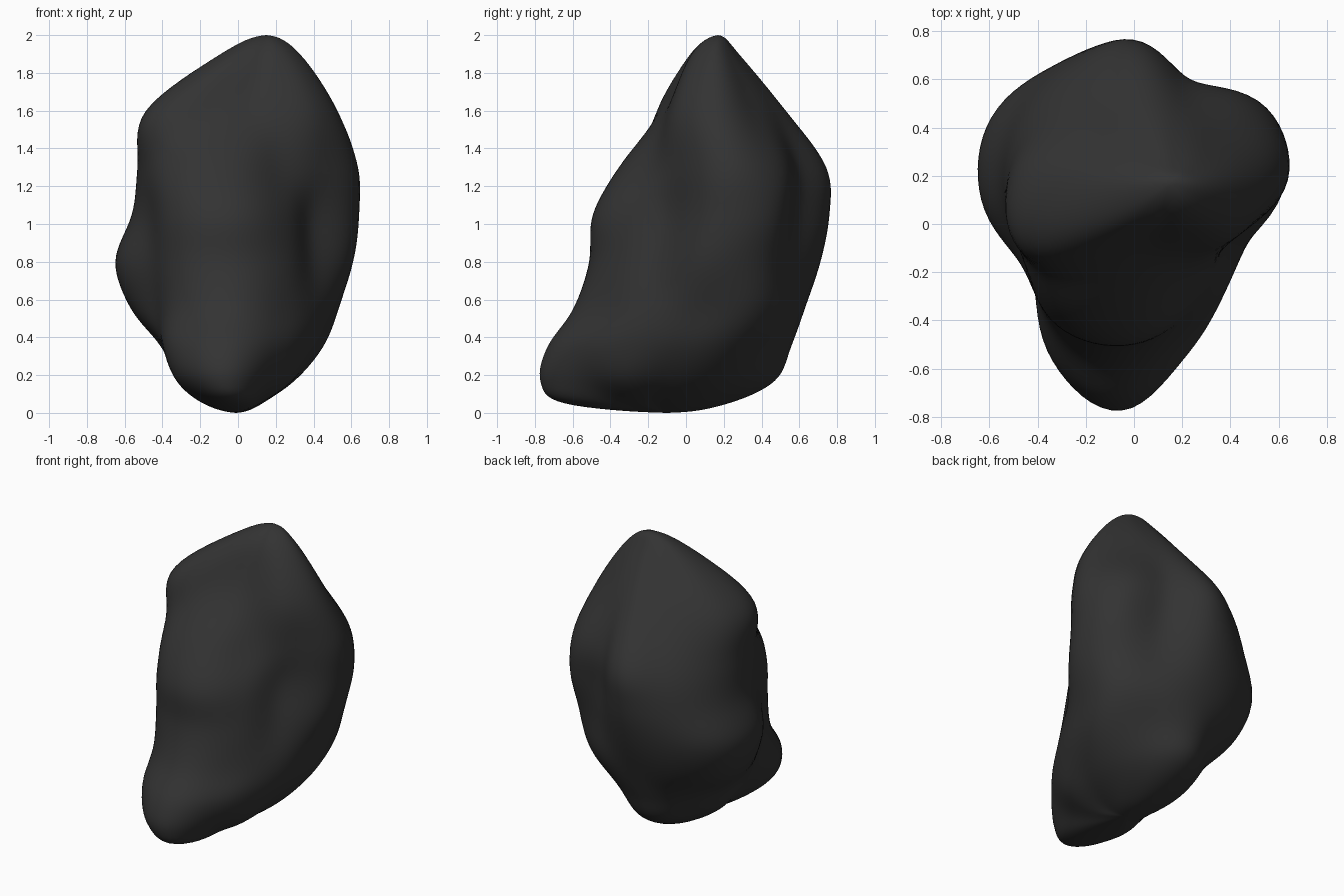
import bpy, bmesh, math
from mathutils import Vector

if "Cube" in bpy.data.objects:
    bpy.data.objects.remove(bpy.data.objects["Cube"])

# Horizontal sections: z, centre x, centre y, then 12 radii counter-clockwise from +x
SECTIONS = [
    (0.05, -.03, -.15, .14, .18, .28, .38, .24, .15, .13, .16, .30, .51, .25, .17),
    (0.17, -.05, -.12, .34, .40, .49, .60, .42, .30, .24, .29, .51, .66, .45, .38),
    (0.35, -.05, -.05, .48, .56, .57, .61, .51, .41, .34, .40, .59, .69, .56, .48),
    (0.55, -.02, .05, .53, .61, .58, .58, .59, .60, .53, .48, .60, .65, .55, .50),
    (0.80, .00, .10, .60, .63, .54, .61, .64, .69, .64, .54, .62, .61, .53, .46),
    (1.05, .00, .15, .63, .65, .50, .61, .60, .59, .56, .54, .65, .64, .52, .45),
    (1.30, .00, .20, .64, .58, .45, .55, .49, .49, .53, .56, .60, .54, .45, .50),
    (1.60, .05, .18, .48, .37, .33, .35, .33, .39, .52, .57, .37, .29, .32, .43),
    (1.90, .13, .16, .20, .15, .12, .12, .13, .16, .22, .22, .16, .13, .15, .18),
]
BOTTOM, TOP = Vector((-.01, -.1, 0)), Vector((.15, .17, 2))
AROUND, UP = 96, 8


def spline(a, b, c, d, t):
    return (b * 2 + (c - a) * t + (a * 2 - b * 5 + c * 4 - d) * t * t
            + (b * 3 - a - c * 3 + d) * t ** 3) * 0.5


def section_point(sec, j):
    r, u = sec[3:], 12 * j / AROUND
    i = int(u)
    rad = spline(*(r[(i + k) % 12] for k in (-1, 0, 1, 2)), u - i)
    ang = 2 * math.pi * j / AROUND
    return Vector((sec[1] + rad * math.cos(ang), sec[2] + rad * math.sin(ang), sec[0]))


# Smooth upright profiles, each continuing over the poles to the opposite side
columns = [[section_point(s, j) for s in SECTIONS] for j in range(AROUND)]
bm = bmesh.new()
low, high = bm.verts.new(BOTTOM), bm.verts.new(TOP)
grid = []
for j, col in enumerate(columns):
    opp = columns[(j + AROUND // 2) % AROUND]
    pts = [opp[0], BOTTOM] + col + [TOP, opp[-1]]
    line = [spline(*pts[i - 1:i + 3], k / UP)
            for i in range(1, len(pts) - 2) for k in range(UP)][1:]
    grid.append([bm.verts.new((p.x, p.y, min(2, max(0, p.z)))) for p in line])

# Skin between neighbouring profiles
for j in range(AROUND):
    a, b = grid[j], grid[(j + 1) % AROUND]
    bm.faces.new((low, b[0], a[0]))
    bm.faces.new((high, a[-1], b[-1]))
    for k in range(len(a) - 1):
        bm.faces.new((a[k], b[k], b[k + 1], a[k + 1]))
# Soften the worn surface
for _ in range(5):
    bmesh.ops.smooth_vert(bm, verts=[v for v in bm.verts if v not in (low, high)], factor=0.5,
                          use_axis_x=True, use_axis_y=True, use_axis_z=True)
bmesh.ops.recalc_face_normals(bm, faces=bm.faces)
mesh = bpy.data.meshes.new("rock")
bm.to_mesh(mesh)
bm.free()
mesh.polygons.foreach_set("use_smooth", [True] * len(mesh.polygons))
rock = bpy.data.objects.new("rock", mesh)
bpy.context.collection.objects.link(rock)

# Dark stone colour
mat = bpy.data.materials.new("dark_stone")
mat.diffuse_color = (0.033, 0.033, 0.033, 1)
mat.use_nodes = True
mat.node_tree.nodes["Principled BSDF"].inputs["Base Color"].default_value = mat.diffuse_color
mesh.materials.append(mat)
